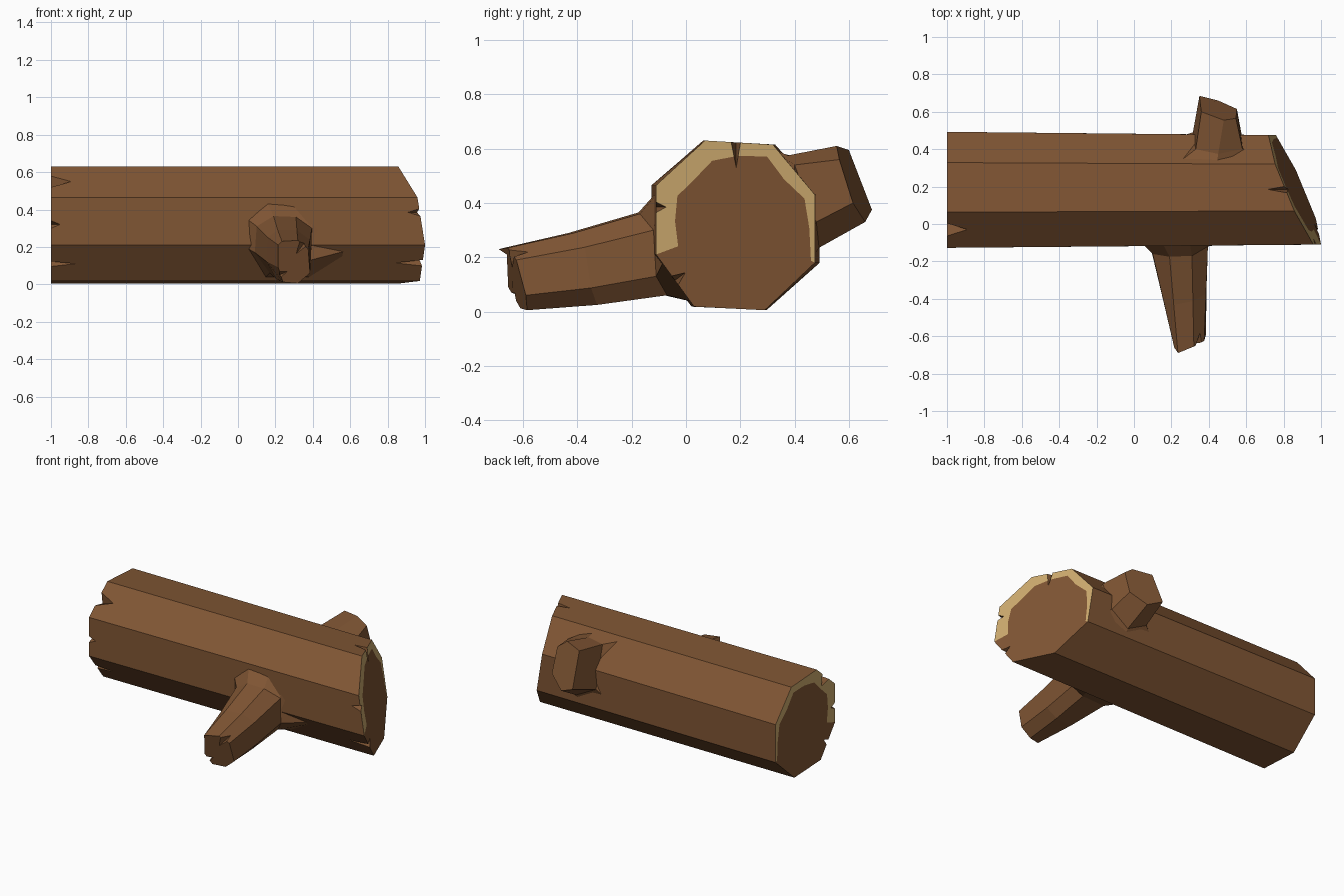
import bpy, bmesh
from mathutils import Vector as V

if "Cube" in bpy.data.objects:
    bpy.data.objects.remove(bpy.data.objects["Cube"])


def material(name, rgb):
    m = bpy.data.materials.new(name)
    m.diffuse_color = (*rgb, 1)
    m.use_nodes = True
    m.node_tree.nodes["Principled BSDF"].inputs["Base Color"].default_value = m.diffuse_color
    return m


bark = material("brown_bark", (0.216, 0.092, 0.034))
wood = material("pale_sapwood", (0.62, 0.41, 0.158))


def finish(name, bm, mats):
    bmesh.ops.recalc_face_normals(bm, faces=bm.faces)
    me = bpy.data.meshes.new(name)
    bm.to_mesh(me)
    bm.free()
    for m in mats:
        me.materials.append(m)
    ob = bpy.data.objects.new(name, me)
    bpy.context.collection.objects.link(ob)
    return ob


def skin(bm, rings):
    """Join successive rings of points with quads; return the vertex rings."""
    vs = [[bm.verts.new(p) for p in r] for r in rings]
    n = len(vs[0])
    for a, b in zip(vs, vs[1:]):
        for i in range(n):
            j = (i + 1) % n
            bm.faces.new((a[i], a[j], b[j], b[i]))
    return vs


def loft(name, rings):
    bm = bmesh.new()
    vs = skin(bm, rings)
    bm.faces.new(vs[0])
    bm.faces.new(vs[-1])
    return finish(name, bm, [bark])


def notch(ob, p, out, axis, width, length, depth):
    """Cut a V-shaped split into the end of a piece at surface point p."""
    p, out, axis = V(p), V(out).normalized(), V(axis).normalized()
    t = out.cross(axis).normalized()
    p = p + out * 0.006
    tip = p - axis * length
    bm = bmesh.new()
    c = [bm.verts.new(tip)]
    for q in (p + t * width, p - t * width, p - out * depth):
        c.append(bm.verts.new(tip + (q - tip) * 1.5))
    for f in ((0, 1, 2), (0, 2, 3), (0, 3, 1), (1, 3, 2)):
        bm.faces.new([c[i] for i in f])
    cut = finish("notch_cutter", bm, [bark])
    cut.hide_render = True
    mod = ob.modifiers.new("notch", 'BOOLEAN')
    mod.operation, mod.solver, mod.object = 'DIFFERENCE', 'EXACT', cut
    bpy.context.view_layer.objects.active = ob
    bpy.ops.object.modifier_apply(modifier=mod.name)
    bpy.data.objects.remove(cut)


# Trunk: eight-sided log, square left end and slanted right end
octagon = [(.07, .63), (.32, .615), (.475, .43), (.475, .18),
           (.29, .005), (.03, .018), (-.11, .21), (-.11, .465)]


def right_x(y, z):
    return 1.0 - .42 * (y + .11) - .16 * (z - .21)


left = [V((-1, .18 + (y - .18) * 1.06, z)) for y, z in octagon]
right = [V((right_x(y, z), y, z)) for y, z in octagon]
bm = bmesh.new()
ends = skin(bm, [left, right])
# core outline as a fraction of the way to each corner and edge middle
core = [.76, .84, .85, .83, .87, .93, .95, .97, .97, .97, .97, .97,
        .72, .76, .73, .74]
for ring in ends:
    pts = []
    mid = sum((v.co for v in ring), V()) / 8
    for i in range(8):
        a, b = ring[i].co, ring[(i + 1) % 8].co
        pts += [a, (a + b) / 2]
    inner = [bm.verts.new(mid + (p - mid) * f) for p, f in zip(pts, core)]
    bm.faces.new(inner)
    for i in range(8):
        j = (i + 1) % 8
        f = bm.faces.new((ring[i], ring[j], inner[2 * j],
                          inner[2 * i + 1], inner[2 * i]))
        f.material_index = 0 if i in (3, 4, 5) else 1   # underside stays bark
trunk = finish("trunk", bm, [bark, wood])

# Splits in both log ends: y, z, outward y, outward z, width, length, depth
for y, z, oy, oz, w, d, r in [(-.03, .55, -.68, .74, .05, .12, .07),
                              (-.13, .32, -1, 0, .025, .06, .05),
                              (-.055, .105, -.8, -.6, .022, .17, .06)]:
    notch(trunk, (-1, y, z), (0, oy, oz), (-1, 0, 0), w, d, r)
for y, z, oy, oz, w, d, r in [(-.11, .385, -1, 0, .022, .07, .055),
                              (.185, .622, 0, 1, .018, .1, .085),
                              (-.04, .115, -.8, -.6, .022, .16, .06)]:
    notch(trunk, (right_x(y, z), y, z), (0, oy, oz), (1, 0, 0), w, d, r)

# Front branch: eight-sided, flared where it leaves the trunk
base = [(-.07, .01, .44), (.10, .00, .56), (.28, .00, .53), (.39, -.09, .46),
        (.70, -.07, .21), (.40, .05, .03), (.14, .05, .03), (.02, -.07, .21)]
neck = [(.10, -.16, .31), (.19, -.175, .365), (.31, -.17, .36),
        (.395, -.12, .30), (.39, -.11, .13), (.34, -.07, .06),
        (.17, -.08, .06), (.09, -.13, .17)]
tip = [(.215, -.66, .21), (.235, -.69, .23), (.32, -.655, .235),
       (.375, -.625, .19), (.385, -.59, .06), (.32, -.585, .005),
       (.24, -.61, .012), (.215, -.655, .09)]
bend = [V(a).lerp(V(b), .5) + V((0, 0, -.008)) for a, b in zip(neck, tip)]
root = [V(p) + (V((.25, .18, .28)) - V(p)) * .5 + V((0, .1, 0)) for p in base]
front_branch = loft("front_branch", [root, base, neck, bend, tip])
notch(front_branch, (.35, -.64, .215), (.6, 0, .8), (0, -1, 0), .022, .06, .07)
notch(front_branch, (.222, -.64, .05), (-.9, 0, -.4), (0, -1, 0), .022, .06, .06)

# Back branch stub: six-sided, cut off at a slant
stub_tip = [(.36, .60, .595), (.48, .555, .61), (.545, .565, .56),
            (.55, .615, .40), (.45, .66, .33), (.35, .685, .375)]
stub_neck = [(.33, .40, .57), (.45, .375, .575), (.58, .40, .54),
             (.575, .48, .33), (.46, .49, .235), (.315, .49, .31)]
stub_root = [(.24, .33, .59), (.44, .30, .61), (.60, .40, .50),
             (.66, .46, .28), (.46, .44, .16), (.24, .465, .24)]
loft("back_branch", [stub_root, stub_neck, stub_tip])
